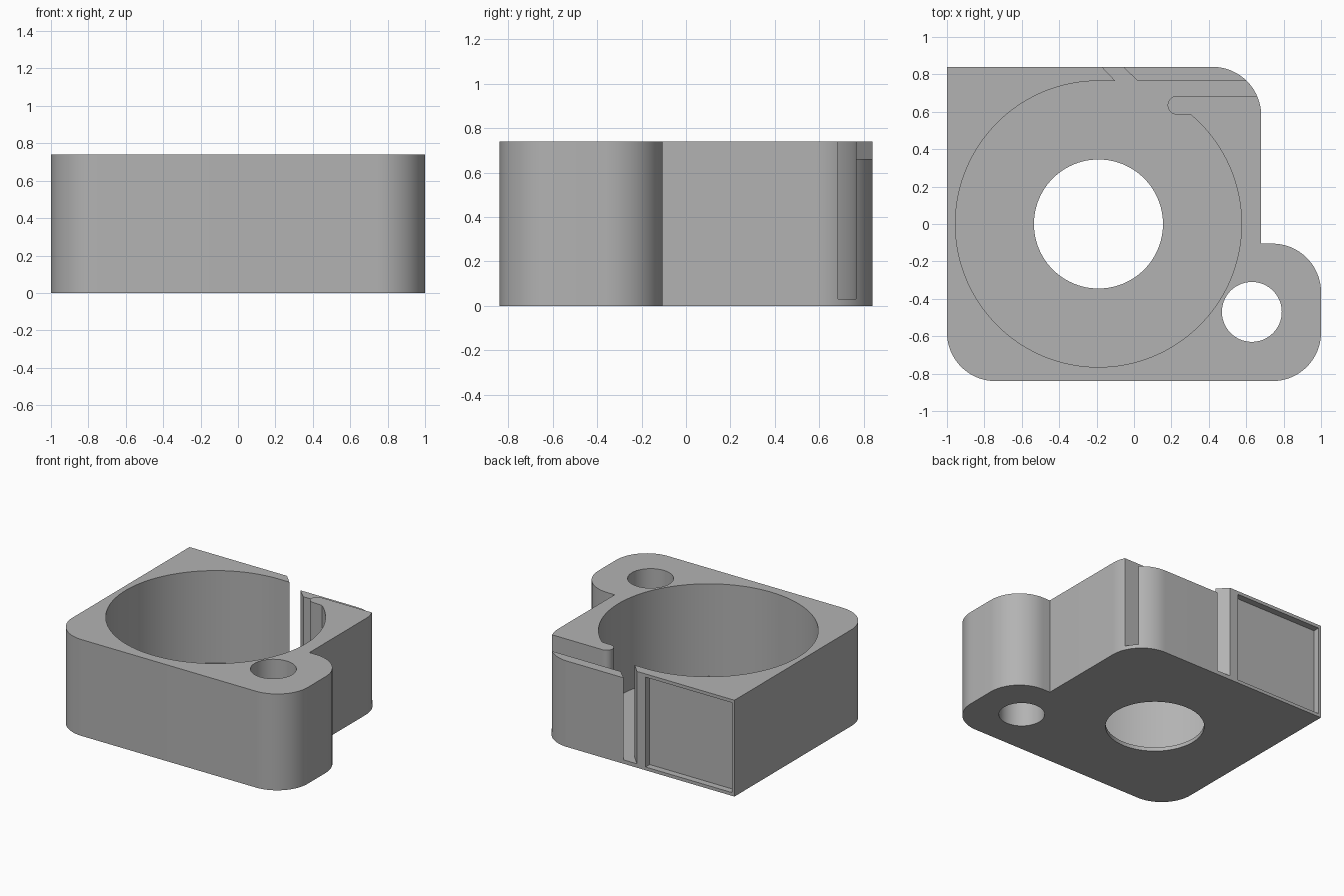
import bpy
import bmesh
from math import cos, sin, radians

cube = bpy.data.objects.get("Cube")
if cube:
    bpy.data.objects.remove(cube, do_unlink=True)

HEIGHT, FLOOR = 0.74, 0.03
BORE = (-0.19, 0)          # centre of the large round chamber
BORE_R = 0.765
BACK = 0.84                # back face
CORNER = 0.26              # rounded corner radius

grey = bpy.data.materials.new("plain_grey")
grey.use_nodes = True
grey.diffuse_color = (0.45, 0.45, 0.45, 1)
grey.node_tree.nodes["Principled BSDF"].inputs["Base Color"].default_value = grey.diffuse_color


def arc(centre, r, start, end, n=24):
    """Points on an arc, angles in degrees."""
    steps = [radians(start + (end - start) * i / n) for i in range(n + 1)]
    return [(centre[0] + r * cos(a), centre[1] + r * sin(a)) for a in steps]


def prism(name, outline, z0, z1):
    """Extrude a flat outline from z0 to z1."""
    bm = bmesh.new()
    face = bm.faces.new([bm.verts.new((x, y, z0)) for x, y in outline])
    top = bmesh.ops.extrude_face_region(bm, geom=[face])["geom"]
    verts = [v for v in top if isinstance(v, bmesh.types.BMVert)]
    bmesh.ops.translate(bm, vec=(0, 0, z1 - z0), verts=verts)
    bmesh.ops.recalc_face_normals(bm, faces=bm.faces)
    mesh = bpy.data.meshes.new(name)
    bm.to_mesh(mesh)
    bm.free()
    mesh.materials.append(grey)
    obj = bpy.data.objects.new(name, mesh)
    bpy.context.collection.objects.link(obj)
    return obj


def rect(x0, x1, y0, y1):
    return [(x0, y0), (x1, y0), (x1, y1), (x0, y1)]


def circle(centre, r):
    return arc(centre, r, 0, 360, 96)[:-1]


# Housing block with the side lug
housing = prism("housing", [
    *arc((-1 + CORNER, -BACK + CORNER), CORNER, 180, 270),
    *arc((1 - CORNER, -BACK + CORNER), CORNER, 270, 360),
    *arc((1 - CORNER, -0.105 - CORNER), CORNER, 0, 90),
    (0.68, -0.105),
    *arc((0.68 - CORNER, BACK - CORNER), CORNER, 0, 90),
    (-1, BACK),
], 0, HEIGHT)

# Chamber outline: bore, slanted gap in the back wall, side slot, round-ended finger
chamber = [
    *arc(BORE, BORE_R, 49.5, -270, 128),
    (-0.10, 0.765), (-0.19, 0.86), (-0.08, 0.86), (0.02, 0.765),
    (1.2, 0.765), (1.2, 0.685),
    *arc((0.23, 0.635), 0.05, 90, 270),
]

cutters = [
    prism("chamber_cutter", chamber, FLOOR, 1),
    prism("floor_hole_cutter", circle(BORE, 0.345), -0.2, 0.2),
    prism("lug_hole_cutter", circle((0.63, -0.47), 0.16), -0.2, 1),
    # Lowered top of the thin back strip
    prism("strip_cutter", rect(-0.08, 1, 0.75, 1), 0.66, 1),
    # Shallow panel recess on the back
    prism("panel_cutter", rect(-0.98, -0.245, BACK - 0.05, 1), 0.025, HEIGHT - 0.025),
]

bpy.context.view_layer.objects.active = housing
for cutter in cutters:
    cutter.hide_render = True
    mod = housing.modifiers.new(cutter.name, "BOOLEAN")
    mod.operation = "DIFFERENCE"
    mod.solver = "EXACT"
    mod.object = cutter
    bpy.ops.object.modifier_apply(modifier=mod.name)
    bpy.data.objects.remove(cutter, do_unlink=True)

bpy.ops.object.select_all(action="DESELECT")
housing.select_set(True)
bpy.ops.object.shade_smooth_by_angle(angle=radians(30))
